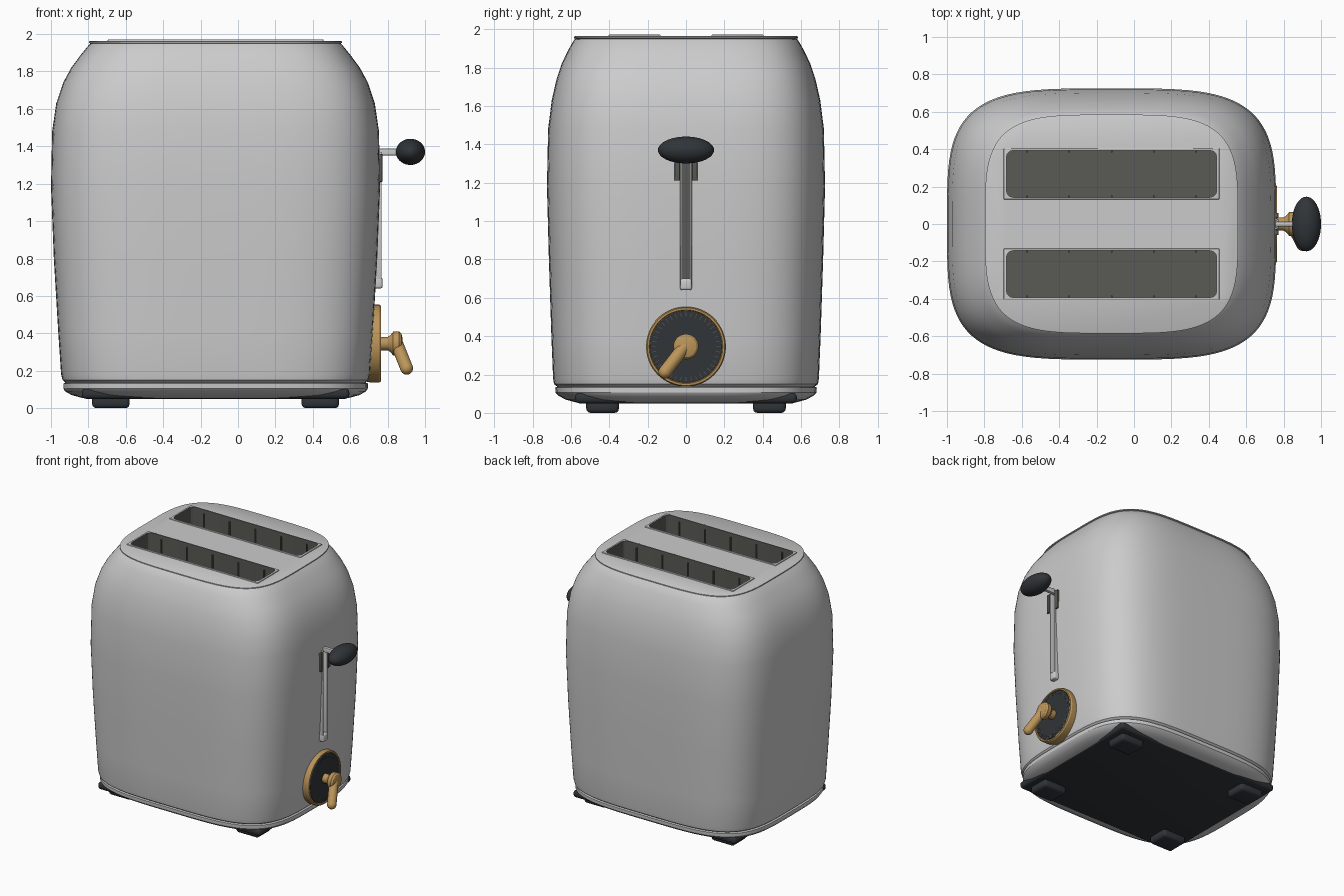
import bpy, bmesh, math
from mathutils import Vector, Matrix

if "Cube" in bpy.data.objects:
    bpy.data.objects.remove(bpy.data.objects["Cube"])

CX = -0.12  # body centre in x


def material(name, rgb):
    m = bpy.data.materials.new(name)
    m.diffuse_color = (*rgb, 1)
    m.use_nodes = True
    m.node_tree.nodes["Principled BSDF"].inputs["Base Color"].default_value = m.diffuse_color
    return m


BLACK = material("black_plastic", (0.03, 0.035, 0.04))
BRASS = material("brass", (0.50, 0.30, 0.10))
DARK = material("dark_cavity", (0.10, 0.10, 0.09))
SILVER = material("silver", (0.55, 0.55, 0.53))


def finish(name, bm, mat=None, angle=30):
    bmesh.ops.recalc_face_normals(bm, faces=bm.faces)
    me = bpy.data.meshes.new(name)
    bm.to_mesh(me)
    bm.free()
    ob = bpy.data.objects.new(name, me)
    bpy.context.collection.objects.link(ob)
    if mat:
        me.materials.append(mat)
    smooth(ob, angle)
    return ob


def smooth(ob, angle=30):
    bpy.ops.object.select_all(action='DESELECT')
    bpy.context.view_layer.objects.active = ob
    ob.select_set(True)
    bpy.ops.object.shade_smooth_by_angle(angle=math.radians(angle))


def box(name, lo, hi, mat=None, bevel=0.0, axis=None):
    """Box between two corners; bevel all edges, or only those along one axis."""
    lo, hi = Vector(lo), Vector(hi)
    bm = bmesh.new()
    bmesh.ops.create_cube(bm, size=1)
    for v in bm.verts:
        v.co = (lo + hi) / 2 + v.co * (hi - lo)
    if bevel:
        edges = [e for e in bm.edges if axis is None or
                 abs((e.verts[0].co - e.verts[1].co).normalized()[axis]) > 0.9]
        bmesh.ops.bevel(bm, geom=edges, offset=bevel, segments=3, profile=0.5, affect='EDGES')
    return finish(name, bm, mat)


def loft(name, rings, mat=None, close=True):
    bm = bmesh.new()
    rows = [[bm.verts.new(p) for p in ring] for ring in rings]
    n = len(rows[0])
    for a, b in zip(rows, rows[1:]):
        for i in range(n):
            bm.faces.new((a[i], a[(i + 1) % n], b[(i + 1) % n], b[i]))
    if close:
        bm.faces.new(rows[0])
        bm.faces.new(rows[-1])
    return finish(name, bm, mat)


def superellipse(z, hx, hy, n=3.9, seg=96):
    def p(v):
        return math.copysign(abs(v) ** (2 / n), v)
    return [(CX + hx * p(math.cos(t)), hy * p(math.sin(t)), z)
            for t in (2 * math.pi * (i + 0.5) / seg for i in range(seg))]


def turned(name, profile, mat, z=0.345, seg=64):
    """Solid turned around an x axis from (x, radius) pairs."""
    return loft(name, [[(x, r * math.cos(2 * math.pi * i / seg), z + r * math.sin(2 * math.pi * i / seg))
                        for i in range(seg)] for x, r in profile], mat)


def cut(ob, cutters):
    for c in cutters:
        m = ob.modifiers.new("cut", 'BOOLEAN')
        m.object, m.operation, m.solver = c, 'DIFFERENCE', 'EXACT'
        m.material_mode = 'TRANSFER'
        bpy.context.view_layer.objects.active = ob
        bpy.ops.object.modifier_apply(modifier=m.name)
    smooth(ob)


# Outer shell with a rolled top lip
shell = loft("body_shell", [superellipse(*r) for r in (
    (0.135, 0.80, 0.668), (0.15, 0.818, 0.688), (0.18, 0.826, 0.693), (0.40, 0.841, 0.702),
    (0.80, 0.865, 0.715), (1.18, 0.88, 0.725), (1.48, 0.874, 0.719), (1.63, 0.852, 0.700),
    (1.74, 0.815, 0.675), (1.82, 0.772, 0.648), (1.89, 0.720, 0.615), (1.945, 0.675, 0.583),
    (1.950, 0.668, 0.576), (1.953, 0.677, 0.585), (1.960, 0.677, 0.585), (1.964, 0.670, 0.578))])

# Skirt curving under the body
loft("lower_skirt", [superellipse(*r) for r in (
    (0.055, 0.715, 0.575), (0.070, 0.770, 0.630), (0.09, 0.805, 0.665), (0.105, 0.814, 0.680),
    (0.132, 0.814, 0.682), (0.138, 0.800, 0.668))])

# Bread slots, raised rims and guide wires
slots = []
for s, side in ((-1, "front"), (1, "back")):
    y = s * 0.268
    c = box(side + "_slot_cutter", (CX - 0.562, y - 0.125, 0.6), (CX + 0.562, y + 0.125, 2.1), DARK, 0.035, 2)
    rim = box(side + "_slot_rim", (CX - 0.577, y - 0.136, 1.95), (CX + 0.577, y + 0.136, 1.971), None, 0.004)
    cut(rim, [c])
    slots.append(c)
    for i in range(-2, 3):
        for w in (-1, 1):
            x, yw = CX + i * 0.226, y + w * 0.121
            box(side + "_guide_wire", (x - 0.004, yw - 0.006, 0.6), (x + 0.004, yw + 0.006, 1.94), DARK)
lever_cut = box("lever_slot_cutter", (0.66, -0.021, 0.69), (0.9, 0.021, 1.37), DARK)
cut(shell, slots + [lever_cut])
for c in slots + [lever_cut]:
    c.hide_render = True
    c.hide_set(True)

# Base plate and feet
box("base_plate", (CX - 0.715, -0.578, 0.05), (CX + 0.715, 0.578, 0.105), BLACK, 0.022)
for x in (-0.68, 0.44):
    for y in (-0.435, 0.435):
        box("foot", (x - 0.1, y - 0.085, 0), (x + 0.1, y + 0.085, 0.07), BLACK, 0.022)

# Lever rail, end stop, brackets, arm and knob
for s in (-1, 1):
    ya, yb = sorted((s * 0.020, s * 0.030))
    box("lever_rail", (0.72, ya, 0.66), (0.768, yb, 1.37), SILVER, 0.003)
    ya, yb = sorted((s * 0.032, s * 0.060))
    box("lever_bracket", (0.74, ya, 1.21), (0.772, yb, 1.36), DARK, 0.004)
box("lever_end_stop", (0.71, -0.031, 0.64), (0.773, 0.031, 0.70), SILVER, 0.012)
box("lever_arm", (0.70, -0.013, 1.352), (0.88, 0.013, 1.388), SILVER, 0.004)
bm = bmesh.new()
bmesh.ops.create_uvsphere(bm, u_segments=40, v_segments=24, radius=1,
                          matrix=Matrix.Translation((0.922, 0, 1.37)) @ Matrix.Diagonal((0.078, 0.146, 0.07, 1)))
finish("lever_knob", bm, BLACK)

# Dial: brass ring, black face, tick marks
turned("dial_ring", [(0.69, 0.205), (0.715, 0.208), (0.755, 0.208), (0.765, 0.202),
                     (0.765, 0.192), (0.757, 0.188)], BRASS)
turned("dial_face", [(0.74, 0.187), (0.762, 0.187), (0.764, 0.184)], BLACK)
bm = bmesh.new()
for i in range(40):
    bmesh.ops.create_cube(bm, size=1, matrix=Matrix.Translation((0.764, 0, 0.345)) @
                          Matrix.Rotation(2 * math.pi * i / 40, 4, 'X') @
                          Matrix.Translation((0, 0, 0.168)) @ Matrix.Diagonal((0.003, 0.003, 0.022, 1)))
finish("dial_ticks", bm, DARK)

# Dial stem, hub and angled handle
turned("dial_hub", [(0.75, 0.036), (0.80, 0.036), (0.815, 0.045), (0.83, 0.064), (0.86, 0.066),
                    (0.873, 0.055), (0.88, 0.03)], BRASS, seg=40)
a, b = Vector((0.845, 0, 0.355)), Vector((0.902, -0.11, 0.213))
turn = (b - a).to_track_quat('Z', 'Y')
caps = [(-math.cos(k * math.pi / 12) * 0.034, math.sin(k * math.pi / 12) * 0.034) for k in range(1, 12)]
prof = [c for c in caps if c[0] <= 1e-6] + [(h + (b - a).length, r) for h, r in caps if h >= -1e-6]
loft("dial_handle", [[a + turn @ Vector((r * math.cos(t), r * math.sin(t), h))
                      for t in (2 * math.pi * i / 32 for i in range(32))] for h, r in prof], BRASS)
